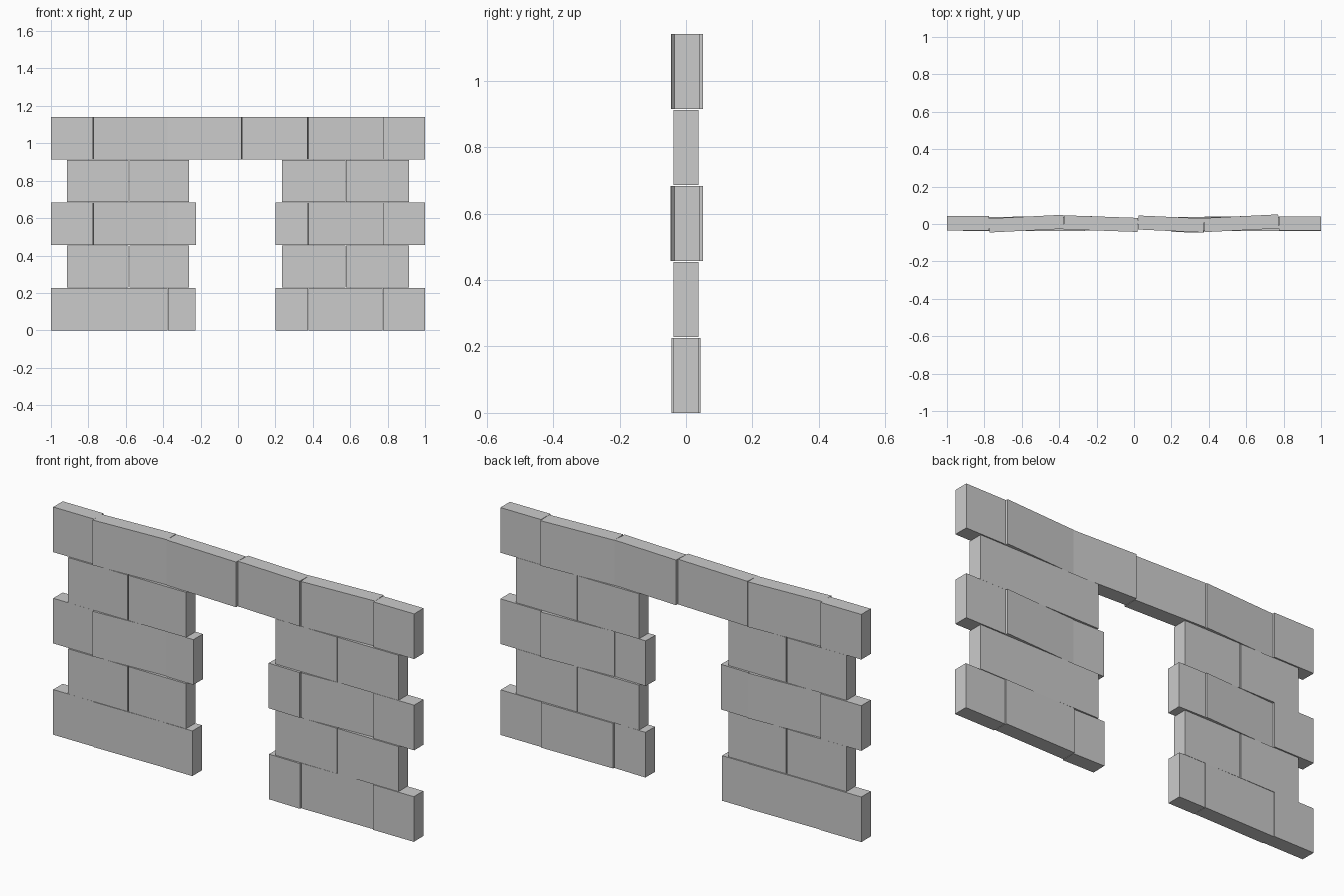
import bpy, bmesh, math
from mathutils import Matrix

if "Cube" in bpy.data.objects:
    bpy.data.objects.remove(bpy.data.objects["Cube"])

HEIGHT, PITCH, DEPTH = 0.226, 0.2285, 0.075


def block(name, row, x0, x1, y=0.0, slope=0.0):
    """One stone block spanning x0..x1, turned slightly about z."""
    bm = bmesh.new()
    bmesh.ops.create_cube(bm, size=1, matrix=Matrix.Diagonal((x1 - x0, DEPTH, HEIGHT, 1)))
    me = bpy.data.meshes.new(name)
    bm.to_mesh(me)
    bm.free()
    ob = bpy.data.objects.new(name, me)
    ob.location = ((x0 + x1) / 2, y, row * PITCH + HEIGHT / 2)
    ob.rotation_euler.z = math.atan(slope)
    bpy.context.collection.objects.link(ob)


# end blocks of the wide courses
for row in (0, 2, 4):
    block("left_end_block", row, -1.0, -0.775, 0.004)
    block("right_end_block", row, 0.775, 1.0, 0.003 if row else 0.0)

# long blocks beside the ends, lower course nearly straight
for row, k in ((0, 0.2), (2, 1), (4, 1)):
    block("left_long_block", row, -0.775, -0.376, 0.002, 0.05 * k)
    block("right_long_block", row, 0.376, 0.773, 0.004, 0.05 * k)

# short blocks framing the opening
block("left_jamb_block", 0, -0.375, -0.228, 0.002)
block("right_jamb_block", 0, 0.2, 0.374, -0.004, -0.02)
block("left_jamb_block", 2, -0.375, -0.224, 0.006, -0.02)
block("right_jamb_block", 2, 0.2, 0.374, -0.007, -0.02)

# lintel blocks over the opening
block("left_lintel_block", 4, -0.375, 0.02, 0.002, -0.035)
block("right_lintel_block", 4, 0.022, 0.374, 0.0, -0.045)

# narrow courses between the wide ones
for row in (1, 3):
    block("left_outer_block", row, -0.915, -0.586)
    block("left_inner_block", row, -0.58, -0.262)
    block("right_inner_block", row, 0.235, 0.575)
    block("right_outer_block", row, 0.577, 0.915)
